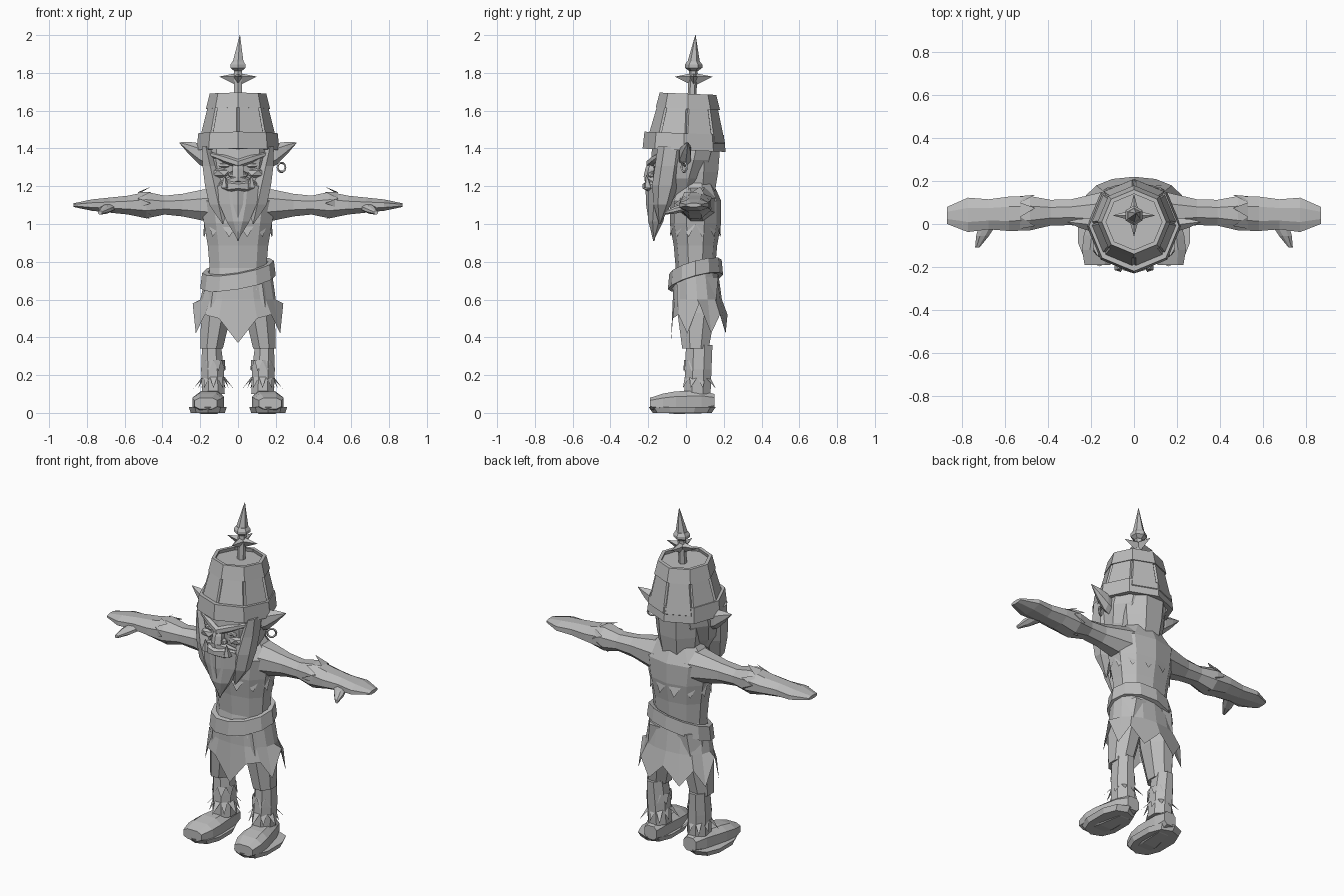
import bpy, bmesh, math
from mathutils import Vector

cube = bpy.data.objects.get("Cube")
if cube:
    bpy.data.objects.remove(cube, do_unlink=True)

GREY = (.5, .5, .5, 1)
clay = bpy.data.materials.new("plain grey")
clay.use_nodes = True
clay.diffuse_color = GREY
clay.node_tree.nodes["Principled BSDF"].inputs["Base Color"].default_value = GREY


def finish(name, bm, mirror=False, skew=(0, 0)):
    """Turn a bmesh into an object; skew tilts heights along x and y."""
    for vert in bm.verts:
        vert.co.z += skew[0] * vert.co.x + skew[1] * vert.co.y
    bmesh.ops.recalc_face_normals(bm, faces=bm.faces)
    mesh = bpy.data.meshes.new(name)
    bm.to_mesh(mesh)
    bm.free()
    mesh.materials.append(clay)
    part = bpy.data.objects.new(name, mesh)
    bpy.context.collection.objects.link(part)
    if mirror:
        part.modifiers.new("Mirror", 'MIRROR').use_mirror_merge = False


def point(axis, centre, width, depth, angle, power=1):
    """A point on an ellipse around an axis; low powers make it boxy."""
    c, s = math.cos(angle), math.sin(angle)
    u = math.copysign(abs(c) ** power, c) * width
    v = math.copysign(abs(s) ** power, s) * depth
    offset = {'x': (0, u, v), 'y': (u, 0, v), 'z': (u, v, 0)}[axis]
    return Vector(centre) + Vector(offset)


def rings(bm, axis, centres, widths, depths, sides, power=1, turn=0):
    """Skin a row of cross-sections and return their vertex loops."""
    grow = 1 / math.cos(turn) ** power
    loops = []
    for centre, width, depth in zip(centres, widths, depths):
        loops.append([bm.verts.new(point(axis, centre, width * grow, depth * grow,
                                         turn + i * math.tau / sides, power))
                      for i in range(sides)])
    for low, high in zip(loops, loops[1:]):
        for i in range(sides):
            bm.faces.new((low[i], low[i - 1], high[i - 1], high[i]))
    return loops


def tube(name, axis, start, end, widths, depths=None, sides=8, power=1, **options):
    """Capped limb whose cross-sections are evenly spaced from start to end."""
    bm = bmesh.new()
    last = len(widths) - 1
    centres = [Vector(start).lerp(Vector(end), i / last) for i in range(len(widths))]
    loops = rings(bm, axis, centres, widths, depths or widths, sides, power, math.pi / sides)
    bm.faces.new(loops[0])
    bm.faces.new(loops[-1])
    finish(name, bm, **options)


def hoop(name, centre, height, low, high, thick, sides=8, squash=1, **options):
    """Hollow band with a lower and an upper radius."""
    bm = bmesh.new()
    bottom = Vector(centre)
    top = bottom + Vector((0, 0, height))
    widths = [low, high, high - thick, low - thick, low]
    rings(bm, 'z', [bottom, top, top, bottom, bottom], widths,
          [width * squash for width in widths], sides)
    bmesh.ops.remove_doubles(bm, verts=bm.verts, dist=.0001)
    finish(name, bm, **options)


def fringe(name, axis, centre, width, depth, tufts, drop, flare, **options):
    """Ring of ragged triangular tufts, alternately long and short."""
    bm = bmesh.new()
    fall = Vector([drop if axis == letter else 0 for letter in 'xyz'])
    step = math.tau / tufts
    for i in range(tufts):
        out = flare if i % 2 else flare / 2
        corners = (point(axis, centre, width, depth, i * step),
                   point(axis, Vector(centre) - fall, width + out, depth + out, (i + .5) * step),
                   point(axis, centre, width, depth, (i + 1) * step))
        bm.faces.new([bm.verts.new(corner) for corner in corners])
    finish(name, bm, **options)


def lump(name, centre, size, **options):
    """Faceted ellipsoid."""
    bm = bmesh.new()
    bmesh.ops.create_icosphere(bm, subdivisions=1, radius=1)
    bmesh.ops.scale(bm, vec=size, verts=bm.verts)
    bmesh.ops.translate(bm, vec=centre, verts=bm.verts)
    finish(name, bm, **options)


# Body, arms and hands
tube("torso", 'z', (0, .05, .65), (0, .05, 1.24), (.16, .15, .16, .18, .2, .1),
     (.12, .1, .11, .13, .13, .08), sides=10, power=.9)
fringe("chest_fur", 'z', (0, .05, 1), .18, .13, tufts=12, drop=.07, flare=.01)
tube("arms", 'x', (.1, .06, 1.1), (.87, .04, 1.1), (.1, .08, .06, .06, .08, .08, .07, .08, .04),
     (.1, .08, .06, .05, .07, .05, .04, .03, .01), mirror=True)
tube("thumbs", 'y', (.68, 0, 1.09), (.73, -.11, 1.06), (.04, .03, .01), (.02, .02, .01), mirror=True)
fringe("forearm_fur", 'x', (.53, .05, 1.11), .08, .06, tufts=7, drop=.07, flare=.03, mirror=True)

# Legs and boots
tube("thighs", 'z', (.09, .06, .72), (.14, .05, .34), (.08, .08, .06), (.11, .1, .07), mirror=True)
tube("shins", 'z', (.14, .07, .36), (.13, .06, .1), (.05, .06, .06), (.07, .07, .07), mirror=True)
tube("boots", 'y', (.13, .15, .06), (.17, -.19, .05), (.04, .06, .07, .08, .08, .06),
     (.04, .06, .06, .06, .05, .03), power=.7, mirror=True)
tube("soles", 'z', (.16, -.02, 0), (.16, -.02, .03), (.09, .1), (.15, .17), sides=10, power=.8, mirror=True)
fringe("ankle_fur", 'z', (.13, .06, .19), .06, .07, tufts=10, drop=.06, flare=.05, mirror=True)
fringe("calf_fur", 'z', (.13, .06, .28), .06, .07, tufts=8, drop=.06, flare=.01, mirror=True)

# Tilted belt and ragged skirt, cut high over each hip
BELT_TILT = (.17, .27)
hoop("belt", (0, .05, .68), .08, .2, .19, thick=.03, sides=12, squash=.73, skew=BELT_TILT)
bm = bmesh.new()
waist, flare, hem = rings(bm, 'z', [(0, .05, .7), (0, .06, .6), (0, .07, .5)],
                          (.18, .2, .24), (.12, .13, .15), sides=16, power=.9)
for i, vert in enumerate(hem):
    vert.co.z = .58 if i % 8 == 0 else .42 if i % 2 else .52
hem[12].co.z = .37
hem[11].co.z = hem[13].co.z = .5
for vert in waist:
    vert.co.z += BELT_TILT[0] * vert.co.x + BELT_TILT[1] * vert.co.y
finish("ragged_skirt", bm)

# Head, ears and earring
tube("head", 'z', (0, -.05, 1.14), (0, 0, 1.44), (.1, .16, .18, .17), (.1, .13, .16, .17), sides=10, power=.9)
tube("nape", 'z', (0, .04, 1.15), (0, .04, 1.4), (.11, .13, .14))
tube("ears", 'x', (.15, -.01, 1.34), (.31, .01, 1.43), (.03, .03, .02, .002), (.04, .05, .03, .002),
     sides=6, mirror=True)
bpy.ops.mesh.primitive_torus_add(location=(.23, -.01, 1.3), rotation=(math.pi / 2, 0, .6),
                                 major_segments=10, minor_segments=4,
                                 major_radius=.025, minor_radius=.006)
bpy.context.object.name = "earring"
bpy.context.object.data.materials.append(clay)

# Face
tube("brows", 'x', (0, -.19, 1.32), (.15, -.13, 1.37), (.02, .02, .01), sides=6, mirror=True)
lump("eyes", (.07, -.16, 1.31), (.04, .015, .015), mirror=True)
lump("cheeks", (.09, -.14, 1.27), (.06, .04, .03), mirror=True)
tube("nose", 'z', (0, -.19, 1.25), (0, -.17, 1.34), (.03, .03, .02), sides=6)
lump("nostrils", (.03, -.18, 1.26), (.025, .025, .02), mirror=True)
tube("upper_lip", 'x', (0, -.2, 1.24), (.1, -.15, 1.21), (.02, .02, .01), sides=6, mirror=True)
tube("lower_lip", 'x', (0, -.21, 1.2), (.1, -.16, 1.2), (.02, .03, .01), sides=6, mirror=True)
tube("tusks", 'z', (.07, -.2, 1.19), (.07, -.21, 1.26), (.02, .001), sides=5, mirror=True)

# Beard, its braid and side whiskers
tube("beard", 'z', (0, -.14, 1.2), (0, -.17, .92), (.12, .1, .06, .003), (.06, .05, .04, .003))
tube("beard_braid", 'z', (0, -.18, 1.2), (0, -.17, .91), (.04, .04, .03, .003), (.03, .03, .02, .003), sides=6)
tube("whiskers", 'z', (.17, -.08, 1.41), (.08, -.14, 1), (.02, .04, .05, .05, .003),
     (.06, .06, .06, .04, .003), sides=6, mirror=True)

# Bucket helmet: raised staves between two hoops
LEAN = (0, -.04)
bm = bmesh.new()
brim, lid = rings(bm, 'z', [(0, 0, 1.43), (0, .01, 1.67)], (.2, .14), (.2, .14), sides=8)
staves = list(bm.faces)
bm.faces.new(lid)
bmesh.ops.recalc_face_normals(bm, faces=bm.faces)
bmesh.ops.inset_individual(bm, faces=staves, thickness=.007, depth=.01)
finish("helmet_staves", bm, skew=LEAN)
hoop("helmet_lower_hoop", (0, -.01, 1.39), .09, .22, .21, thick=.03, skew=LEAN)
hoop("helmet_upper_hoop", (0, .01, 1.61), .08, .17, .15, thick=.02, skew=LEAN)

# Spike with a four-pointed star
tube("spike_shaft", 'z', (0, .03, 1.65), (0, .04, 1.83), (.02, .02), sides=6)
tube("spike_collar", 'z', (0, .04, 1.81), (0, .04, 1.86), (.02, .04, .04, .03), sides=6)
tube("spike_point", 'z', (0, .04, 1.85), (.01, .05, 2), (.03, .001), sides=6)
bm = bmesh.new()
centre = Vector((0, .04, 1.78))
rim = []
for i in range(8):
    reach = .03 if i % 2 else .1
    rim.append(bm.verts.new(point('z', centre, reach, reach, i * math.tau / 8)))
for rise in (.02, -.05):
    hub = bm.verts.new(centre + Vector((0, 0, rise)))
    for i in range(8):
        bm.faces.new((rim[i], rim[i - 1], hub))
finish("spike_star", bm)
